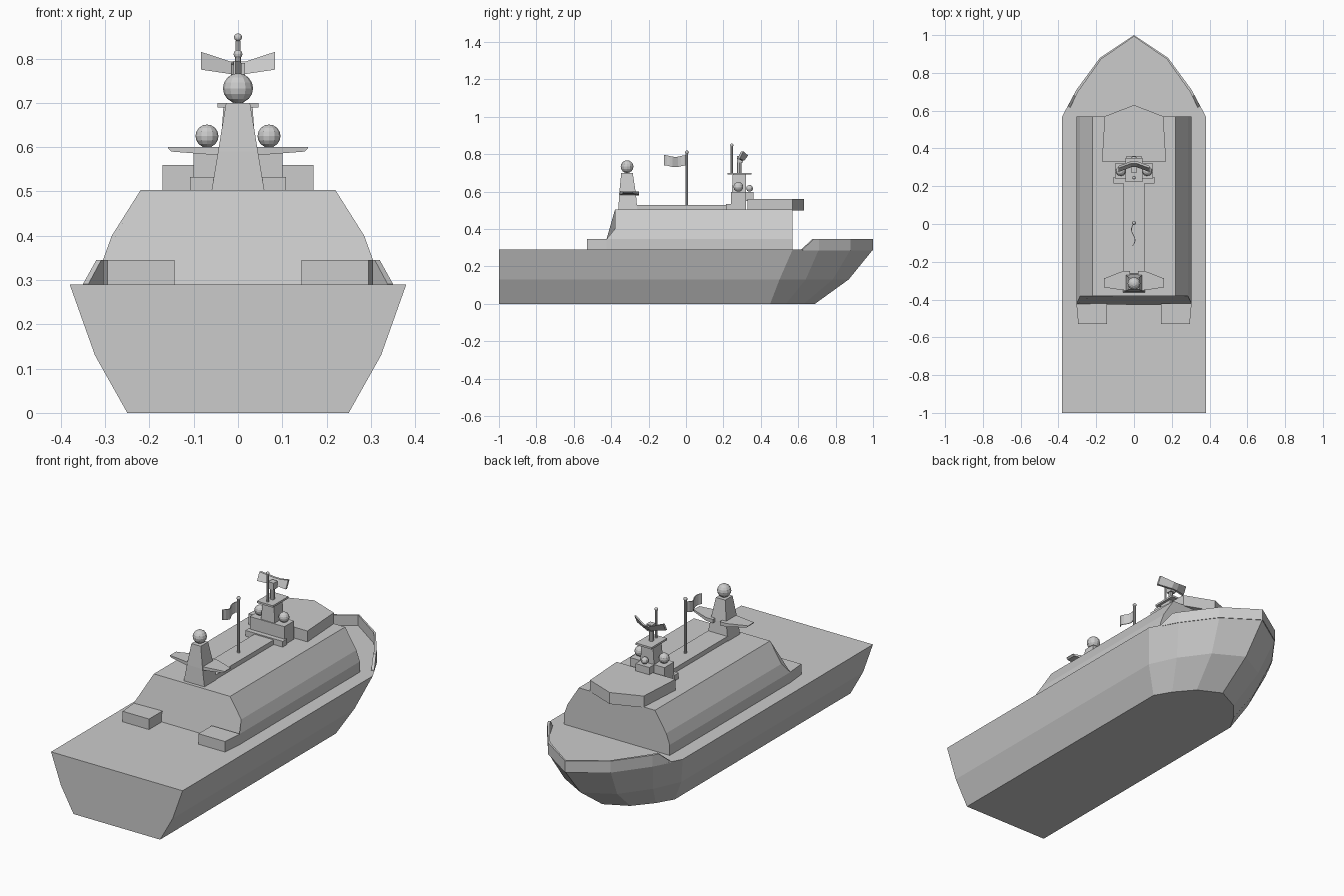
import bpy, bmesh, math
from mathutils import Vector

if "Cube" in bpy.data.objects:
    bpy.data.objects.remove(bpy.data.objects["Cube"])


def loft(name, rings):
    """Skin equal-length closed rings of points and cap both ends."""
    bm = bmesh.new()
    vs = [[bm.verts.new(p) for p in r] for r in rings]
    n = len(rings[0])
    for a, b in zip(vs, vs[1:]):
        for i in range(n):
            j = (i + 1) % n
            bm.faces.new((a[i], a[j], b[j], b[i]))
    bm.faces.new(vs[0][::-1])
    bm.faces.new(vs[-1])
    bmesh.ops.recalc_face_normals(bm, faces=bm.faces)
    me = bpy.data.meshes.new(name)
    bm.to_mesh(me)
    bm.free()
    ob = bpy.data.objects.new(name, me)
    bpy.context.collection.objects.link(ob)
    return ob


def rect(x0, x1, y0, y1, z):
    return [(x0, y0, z), (x1, y0, z), (x1, y1, z), (x0, y1, z)]


def box(name, x0, x1, y0, y1, z0, z1):
    return loft(name, [rect(x0, x1, y0, y1, z0), rect(x0, x1, y0, y1, z1)])


def mirrored(half):
    """Complete a plan outline from its right half (last point on the centreline)."""
    return half + [(-x, y) for x, y in half[-2::-1]]


def dome(name, x, y, z, r):
    bpy.ops.mesh.primitive_uv_sphere_add(segments=12, ring_count=8, radius=r, location=(x, y, z))
    bpy.context.object.name = name


def pole(name, x, y, z0, z1, r, sides=8):
    bpy.ops.mesh.primitive_cylinder_add(vertices=sides, radius=r, depth=z1 - z0,
                                        location=(x, y, (z0 + z1) / 2))
    bpy.context.object.name = name


# Hull: three waterlines with a raked, faceted bow
levels = [
    (0.00, [(.25, -1), (.25, .45), (.20, .535), (.12, .63), (0, .69)]),
    (0.13, [(.323, -1), (.323, .50), (.258, .64), (.152, .785), (0, .87)]),
    (0.29, [(.38, -1), (.38, .57), (.305, .71), (.18, .88), (0, 1.0)]),
]
loft("hull", [[(x, y, z) for x, y in mirrored(h)] for z, h in levels])

# Bow bulwark: thin wall with sloping ends
path = mirrored([(.35, .625), (.32, .682), (.305, .71), (.18, .88), (0, 1.0)])
rings = []
for i, (x, y) in enumerate(path):
    top = .291 if i in (0, len(path) - 1) else .345
    xi, yi = x * .965, y - .008
    rings.append([(x, y, .285), (x, y, top), (xi, yi, top), (xi, yi, .285)])
loft("bow_bulwark", rings)

# Main superstructure: section extruded along the ship, stepped slope at the aft end
section = [(.305, .29, -.425), (.305, .345, -.425), (.285, .40, -.38), (.22, .503, -.38)]
full = section + [(-x, z, y) for x, z, y in reversed(section)]
loft("superstructure", [[(x, y, z) for x, z, y in full], [(x, .57, z) for x, z, y in full]])

# Aft side lockers
for s, side in ((-1, "left"), (1, "right")):
    loft(side + "_aft_locker", [
        [(s * .143, -.53, z), (s * .295, -.53, z), (s * .305, -.42, z), (s * .143, -.42, z)]
        for z in (.29, .345)])

# Bridge and roof spine
bridge = mirrored([(.17, .33), (.155, .57), (0, .63)])
loft("bridge", [[(x, y, z) for x, y in bridge] for z in (.50, .56)])
box("roof_spine", -.056, .056, -.27, .23, .50, .527)

# Forward mast
box("forward_mast_foot", -.108, .108, .215, .25, .50, .533)
box("forward_mast_base", -.10, .10, .24, .32, .50, .598)
box("forward_mast_step", -.04, .04, .31, .36, .55, .598)
loft("forward_mast_tower", [rect(-.04, .04, .245, .32, .59), rect(-.033, .033, .25, .32, .69)])
box("forward_mast_platform", -.046, .046, .222, .35, .69, .70)
for s, side in ((-1, "left"), (1, "right")):
    dome(side + "_forward_dome", s * .07, .28, .625, .026)
dome("front_small_dome", 0, .34, .617, .018)
pole("whip_antenna", 0, .245, .70, .84, .006)
dome("whip_antenna_tip", 0, .245, .848, .009)

# Radar: post and bent, tilted panel
pole("radar_post", 0, .285, .70, .79, .012)
box("radar_mount", -.016, .016, .272, .305, .755, .79)
rings = []
for x, y, zb, zt in ((-.083, .275, .775, .815), (-.016, .30, .765, .793),
                     (.016, .30, .765, .793), (.083, .275, .775, .815)):
    rings.append([(x, y, zb), (x, y + .012, zb), (x, y + .032, zt), (x, y + .02, zt)])
loft("radar_panel", rings)

# Aft mast with swept wings and dome
loft("aft_mast_tower", [rect(-.06, .06, -.362, -.26, .50), rect(-.045, .045, -.357, -.268, .59),
                        rect(-.027, .027, -.346, -.285, .70)])
for s, side in ((-1, "left"), (1, "right")):
    loft(side + "_aft_mast_wing", [
        [(s * x, y0, z0), (s * x, y1, z0), (s * x, y1, .60), (s * x, y0, .60)]
        for x, y0, y1, z0 in ((.02, -.355, -.25, .58), (.06, -.35, -.25, .583),
                              (.15, -.337, -.285, .59), (.158, -.337, -.285, .597))])
dome("aft_dome", 0, -.315, .733, .034)

# Flagpole and waving flag
pole("flagpole", 0, .005, .52, .808, .007)
dome("flagpole_tip", 0, .005, .81, .01)
rings = []
for i in range(9):
    t = i / 8
    x = -.012 * math.sin(t * 2 * math.pi) - .008 * t
    y, z = .003 - .12 * t, .735 + .005 * math.cos(t * 2 * math.pi)
    rings.append([(x - .002, y, z), (x + .002, y, z), (x + .002, y, z + .055), (x - .002, y, z + .055)])
loft("flag", rings)
